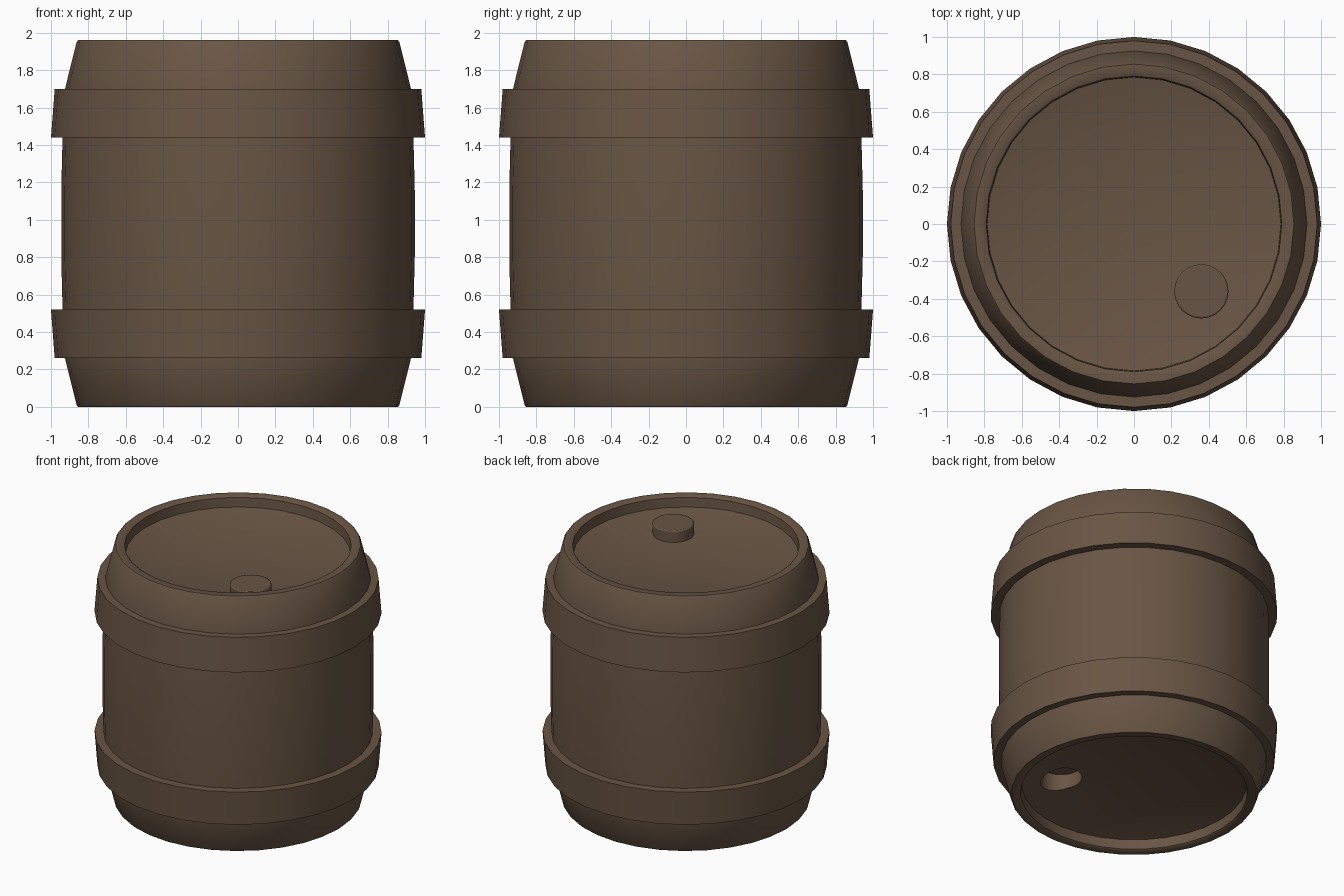
import bpy, bmesh, math

if "Cube" in bpy.data.objects:
    bpy.data.objects.remove(bpy.data.objects["Cube"])

SIDES = 32
PLUG_POS = (0.36, -0.36)
PLUG_R = 0.145

wood = bpy.data.materials.new("dark_brown")
wood.diffuse_color = (0.14, 0.091, 0.058, 1)
wood.use_nodes = True
wood.node_tree.nodes["Principled BSDF"].inputs["Base Color"].default_value = wood.diffuse_color


def lathe(name, profile, closed=False):
    """Spin (radius, z) points round the z axis; radius 0 becomes a pole."""
    bm = bmesh.new()
    rings = []
    for r, z in profile:
        if r == 0:
            rings.append([bm.verts.new((0, 0, z))] * SIDES)
        else:
            rings.append([bm.verts.new((r * math.cos(math.tau * i / SIDES),
                                        r * math.sin(math.tau * i / SIDES), z))
                          for i in range(SIDES)])
    pairs = list(zip(rings, rings[1:]))
    if closed:
        pairs.append((rings[-1], rings[0]))
    for a, b in pairs:
        for i in range(SIDES):
            j = (i + 1) % SIDES
            bm.faces.new(list(dict.fromkeys((a[i], a[j], b[j], b[i]))))
    bmesh.ops.recalc_face_normals(bm, faces=bm.faces)
    mesh = bpy.data.meshes.new(name)
    bm.to_mesh(mesh)
    bm.free()
    mesh.materials.append(wood)
    ob = bpy.data.objects.new(name, mesh)
    bpy.context.collection.objects.link(ob)
    return ob


def cylinder(name, z0, z1):
    bpy.ops.mesh.primitive_cylinder_add(vertices=24, radius=PLUG_R, depth=z1 - z0,
                                        location=(*PLUG_POS, (z0 + z1) / 2))
    ob = bpy.context.object
    ob.name = name
    ob.data.materials.append(wood)
    return ob


def activate(ob):
    bpy.ops.object.select_all(action='DESELECT')
    ob.select_set(True)
    bpy.context.view_layer.objects.active = ob


# Barrel body with slightly dished heads, mirrored about mid height
half = [(0, 0.165), (0.5, 0.15), (0.785, 0.08), (0.79, 0.008), (0.80, 0),
        (0.855, 0), (0.863, 0.01), (0.925, 0.26), (0.938, 0.52), (0.945, 0.8)]
body = lathe("barrel_body", half + [(r, 1.96 - z) for r, z in reversed(half)])

# Bung hole in the bottom head
cutter = cylinder("bung_hole_cutter", 0.05, 0.26)
cutter.hide_render = True
cutter.hide_set(True)
cut = body.modifiers.new("bung_hole", 'BOOLEAN')
cut.operation = 'DIFFERENCE'
cut.object = cutter
activate(body)
bpy.ops.object.modifier_apply(modifier=cut.name)
bpy.data.objects.remove(cutter)

# Two hoops, each wider towards the middle of the barrel
hoop = [(0.90, 0.26), (0.98, 0.26), (1.0, 0.52), (0.90, 0.52)]
lower = lathe("lower_hoop", hoop, True)
upper = lathe("upper_hoop", [(r, 1.96 - z) for r, z in hoop], True)

# Bung on the top head
bung = cylinder("top_bung", 1.75, 1.895)
bevel = bung.modifiers.new("soft_edge", 'BEVEL')
bevel.width = 0.008
bevel.segments = 2
bevel.limit_method = 'ANGLE'

for ob in (body, lower, upper, bung):
    activate(ob)
    bpy.ops.object.shade_smooth_by_angle(angle=math.radians(40))
